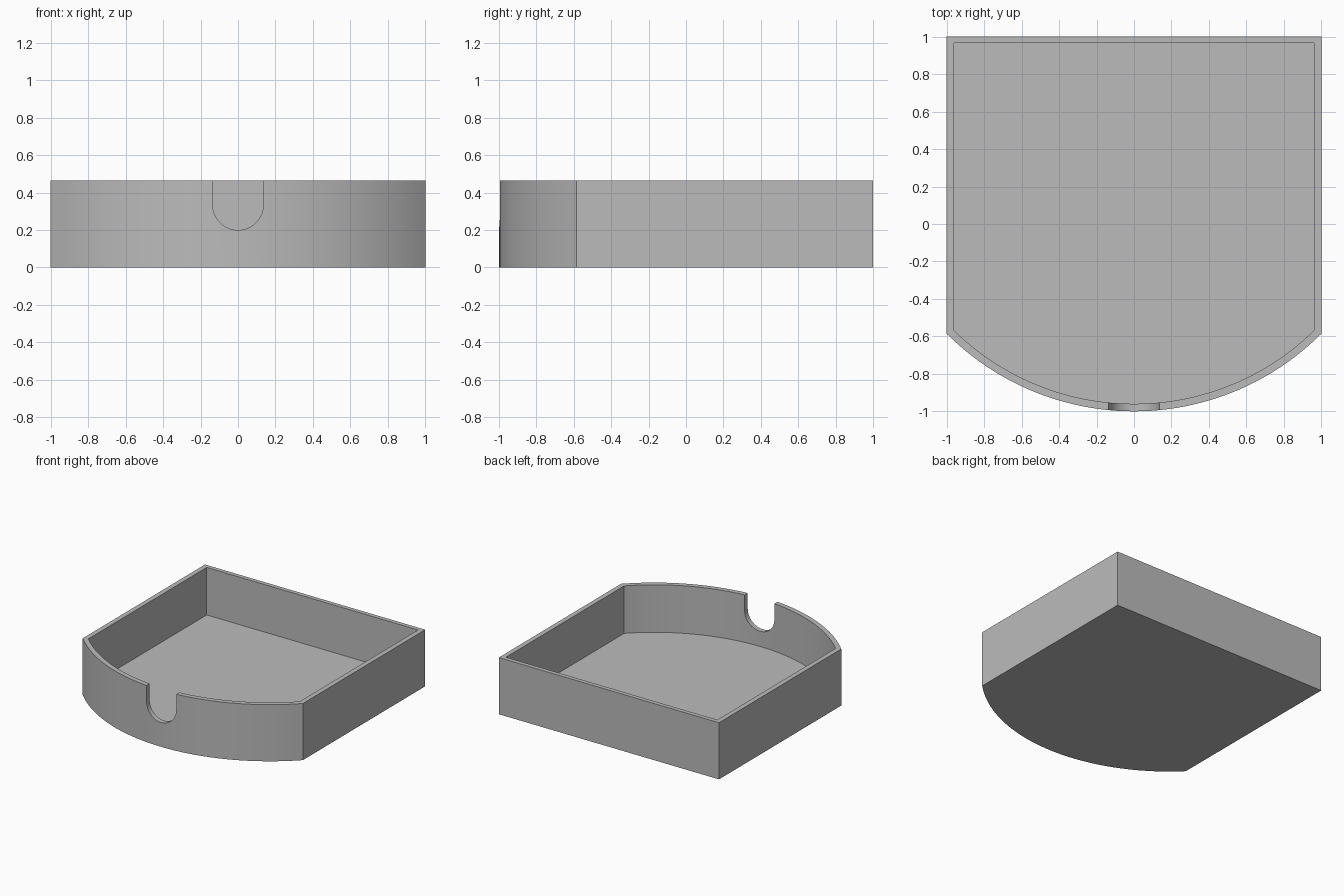
import bpy, bmesh, math
from mathutils import Matrix

if "Cube" in bpy.data.objects:
    bpy.data.objects.remove(bpy.data.objects["Cube"], do_unlink=True)

HEIGHT, FLOOR = 0.465, 0.075
ARC_CENTRE = math.sqrt(2) - 1      # y of the front arc's centre
SEGMENTS = 48

grey = bpy.data.materials.new("plain_grey")
grey.use_nodes = True
grey.diffuse_color = (0.5, 0.5, 0.5, 1)
grey.node_tree.nodes["Principled BSDF"].inputs["Base Color"].default_value = (0.5, 0.5, 0.5, 1)


def outline(half_width, back, radius):
    """Straight back and sides, closed by a bowed front."""
    sweep = math.asin(half_width / radius)
    pts = [(half_width, back), (-half_width, back)]
    for i in range(SEGMENTS + 1):
        a = sweep * (2 * i / SEGMENTS - 1)
        pts.append((radius * math.sin(a), ARC_CENTRE - radius * math.cos(a)))
    return pts


def make_object(name, bm):
    bmesh.ops.recalc_face_normals(bm, faces=bm.faces)
    mesh = bpy.data.meshes.new(name)
    bm.to_mesh(mesh)
    bm.free()
    mesh.materials.append(grey)
    obj = bpy.data.objects.new(name, mesh)
    bpy.context.collection.objects.link(obj)
    return obj


# Tray: outer wall, rim, inner wall and floor lofted from two outlines
outer = outline(1.0, 1.0, math.sqrt(2))
inner = outline(0.96, 0.965, math.sqrt(2) - 0.04)
bm = bmesh.new()
rings = [[bm.verts.new((x, y, z)) for x, y in pts]
         for pts, z in ((outer, 0), (outer, HEIGHT), (inner, HEIGHT), (inner, FLOOR))]
for low, high in zip(rings, rings[1:]):
    for i in range(len(low)):
        j = (i + 1) % len(low)
        bm.faces.new((low[i], low[j], high[j], high[i]))
bm.faces.new(rings[0])
bm.faces.new(rings[-1])
tray = make_object("tray", bm)

# Round-bottomed notch through the front wall
NOTCH_R, NOTCH_Z = 0.135, 0.335
bm = bmesh.new()
profile = [(NOTCH_R, 0.6), (-NOTCH_R, 0.6)]
for i in range(33):
    a = math.pi * (1 + i / 32)
    profile.append((NOTCH_R * math.cos(a), NOTCH_Z + NOTCH_R * math.sin(a)))
face = bm.faces.new([bm.verts.new((x, -1.2, z)) for x, z in profile])
ext = bmesh.ops.extrude_face_region(bm, geom=[face])
bmesh.ops.translate(bm, vec=(0, 0.5, 0),
                    verts=[v for v in ext["geom"] if isinstance(v, bmesh.types.BMVert)])
cutter = make_object("notch_cutter", bm)
cutter.hide_render = True

cut = tray.modifiers.new("notch", 'BOOLEAN')
cut.operation = 'DIFFERENCE'
cut.solver = 'EXACT'
cut.object = cutter
bpy.ops.object.select_all(action='DESELECT')
bpy.context.view_layer.objects.active = tray
tray.select_set(True)
bpy.ops.object.modifier_apply(modifier=cut.name)
bpy.data.objects.remove(cutter, do_unlink=True)

# Smooth curved walls, crisp edges
bpy.ops.object.shade_smooth_by_angle(angle=math.radians(30))
